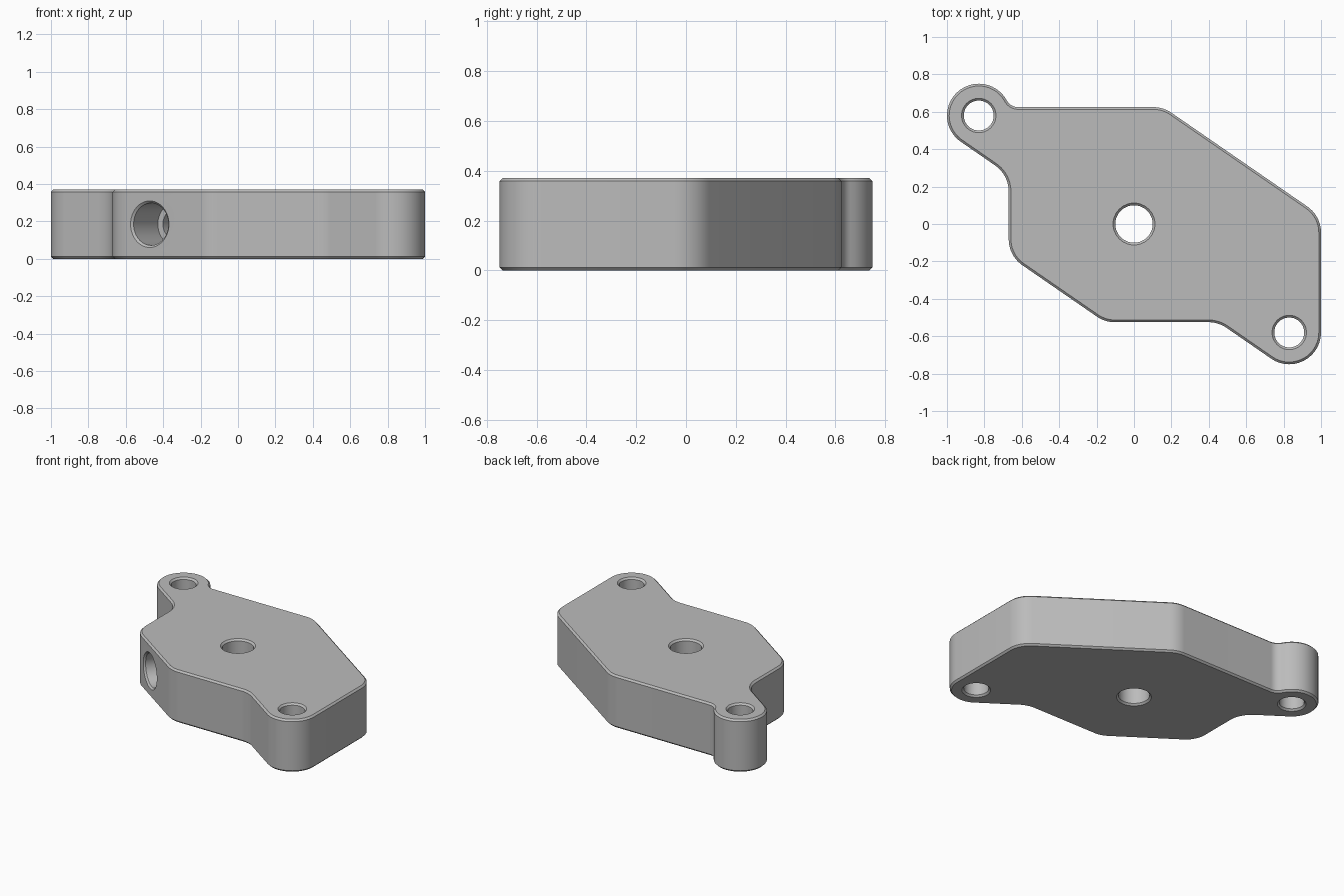
import bpy, bmesh, math
from mathutils import Vector, Matrix

cube = bpy.data.objects.get("Cube")
if cube:
    bpy.data.objects.remove(cube, do_unlink=True)

H, R, CH = 0.37, 0.17, 0.012

metal = bpy.data.materials.new("grey metal")
metal.use_nodes = True
metal.diffuse_color = (0.5, 0.5, 0.5, 1)
metal.node_tree.nodes["Principled BSDF"].inputs["Base Color"].default_value = (0.5, 0.5, 0.5, 1)


def make_object(name, bm):
    bmesh.ops.recalc_face_normals(bm, faces=bm.faces)
    mesh = bpy.data.meshes.new(name)
    bm.to_mesh(mesh)
    bm.free()
    mesh.materials.append(metal)
    ob = bpy.data.objects.new(name, mesh)
    bpy.context.collection.objects.link(ob)
    return ob


def rounded(corners, steps=10):
    """Replace every corner (x, y, radius) by a tangent arc."""
    pts = []
    for i, (x, y, r) in enumerate(corners):
        p = Vector((x, y))
        a = (Vector(corners[i - 1][:2]) - p).normalized()
        b = (Vector(corners[(i + 1) % len(corners)][:2]) - p).normalized()
        half = a.angle(b) / 2
        centre = p + (a + b).normalized() * (r / math.sin(half))
        start = p + a * (r / math.tan(half)) - centre
        end = p + b * (r / math.tan(half)) - centre
        turn = math.atan2(start.x * end.y - start.y * end.x, start.dot(end))
        for k in range(steps + 1):
            q = centre + Matrix.Rotation(turn * k / steps, 2) @ start
            if not pts or (q - pts[-1]).length > 0.002:
                pts.append(q)
    if (pts[0] - pts[-1]).length < 0.002:
        pts.pop()
    return pts


def lathe(name, profile, matrix, sides=48):
    """Closed round cutter from (radius, height) pairs."""
    bm = bmesh.new()
    rings = [[bm.verts.new((r * math.cos(math.tau * i / sides),
                            r * math.sin(math.tau * i / sides), z))
              for i in range(sides)] for r, z in profile]
    for lo, hi in zip(rings, rings[1:]):
        for i in range(sides):
            j = (i + 1) % sides
            bm.faces.new((lo[i], lo[j], hi[j], hi[i]))
    bm.faces.new(rings[0])
    bm.faces.new(rings[-1])
    bm.transform(matrix)
    ob = make_object(name, bm)
    ob.hide_render = True
    return ob


# Plate outline with two lugs, counter-clockwise
outline = rounded([
    (1, -0.75, R), (1, 0.043, R), (0.156, 0.625, R),
    (-0.661, 0.625, 0.07), (-0.729, 0.75, R), (-1, 0.75, R), (-1, 0.491, R),
    (-0.67, 0.263, R), (-0.67, -0.17, R), (-0.155, -0.525, R),
    (0.451, -0.525, R), (0.777, -0.75, R)])

# Plate body, chamfered along both rims
bm = bmesh.new()
base = bm.faces.new([bm.verts.new((p.x, p.y, 0)) for p in outline])
top = bmesh.ops.extrude_face_region(bm, geom=[base], use_keep_orig=True)
bmesh.ops.translate(bm, vec=(0, 0, H),
                    verts=[v for v in top["geom"] if isinstance(v, bmesh.types.BMVert)])
bmesh.ops.recalc_face_normals(bm, faces=bm.faces)
rims = [e for e in bm.edges if abs(e.verts[0].co.z - e.verts[1].co.z) < 0.01]
bmesh.ops.bevel(bm, geom=rims, offset=CH, segments=1, affect='EDGES')
plate = make_object("mounting_plate", bm)

# Vertical through holes, chamfered at both ends
cutters = []
for name, x, y, r in (("centre_hole", 0, 0, 0.1),
                      ("left_lug_hole", 0.83, -0.58, 0.08),
                      ("right_lug_hole", -0.83, 0.58, 0.08)):
    f = r + 2 * CH
    cutters.append(lathe(name + "_cutter", [(f, -CH), (r, CH), (r, H - CH), (f, H + CH)],
                         Matrix.Translation((x, y, 0))))

# Stepped blind bore, square to the slanted side
inward = Vector((0.568, 0.823, 0))
place = Matrix.Translation((-0.472, -0.307, H / 2)) @ inward.to_track_quat('Z', 'Y').to_matrix().to_4x4()
cutters.append(lathe("side_bore_cutter",
                     [(0.137, -CH), (0.113, CH), (0.113, 0.24), (0.08, 0.24), (0.08, 0.5)], place))

for c in cutters:
    mod = plate.modifiers.new(c.name, 'BOOLEAN')
    mod.operation = 'DIFFERENCE'
    mod.solver = 'EXACT'
    mod.object = c

# Apply the cuts, then remove the cutters
bpy.ops.object.select_all(action='DESELECT')
plate.select_set(True)
bpy.context.view_layer.objects.active = plate
for c in cutters:
    bpy.ops.object.modifier_apply(modifier=c.name)
    bpy.data.objects.remove(c, do_unlink=True)
bpy.ops.object.shade_smooth_by_angle(angle=math.radians(25))
